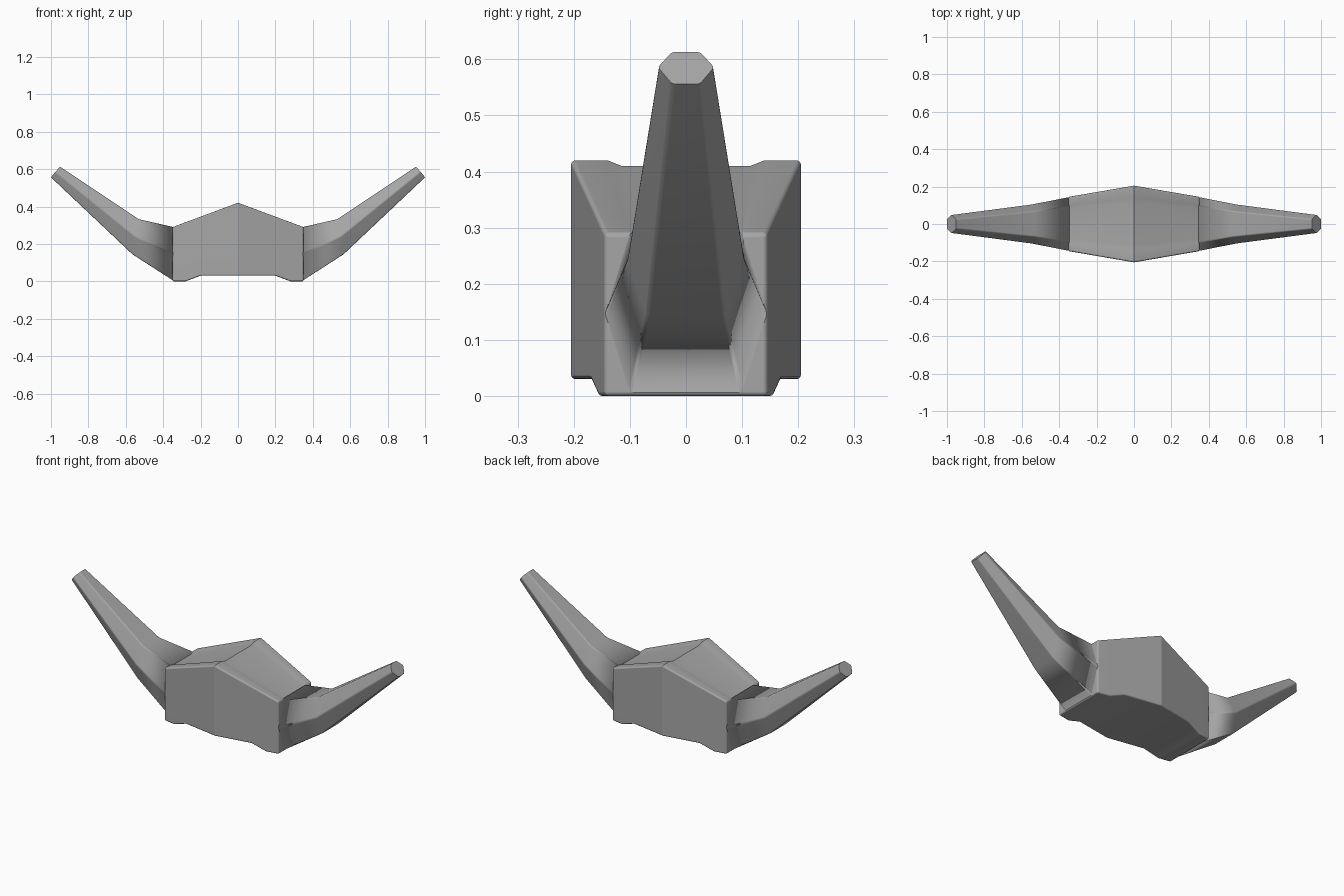
import bpy
import bmesh

cube = bpy.data.objects.get("Cube")
if cube:
    bpy.data.objects.remove(cube, do_unlink=True)

# Single grey material
grey = bpy.data.materials.new("plain grey")
grey.use_nodes = True
colour = (0.38, 0.38, 0.38, 1)
grey.diffuse_color = colour
grey.node_tree.nodes["Principled BSDF"].inputs["Base Color"].default_value = colour


def loft(name, rings, bevel_rule, width, sharp_rule):
    """Skin closed rings of points, soften chosen edges and shade smooth."""
    bm = bmesh.new()
    loops = [[bm.verts.new(p) for p in ring] for ring in rings]
    n = len(loops[0])
    for a, b in zip(loops, loops[1:]):
        for i in range(n):
            j = (i + 1) % n
            bm.faces.new((a[i], a[j], b[j], b[i]))
    bm.faces.new(loops[0])
    bm.faces.new(loops[-1])
    bmesh.ops.recalc_face_normals(bm, faces=bm.faces)
    edges = [e for e in bm.edges if bevel_rule(e)]
    bmesh.ops.bevel(bm, geom=edges, offset=width, offset_type='OFFSET',
                    segments=3, profile=0.5, affect='EDGES', clamp_overlap=True)
    for f in bm.faces:
        f.smooth = True
    for e in bm.edges:
        e.smooth = not sharp_rule(e)
    mesh = bpy.data.meshes.new(name)
    bm.to_mesh(mesh)
    bm.free()
    mesh.materials.append(grey)
    obj = bpy.data.objects.new(name, mesh)
    bpy.context.collection.objects.link(obj)
    mod = obj.modifiers.new("face weighted normals", 'WEIGHTED_NORMAL')
    mod.keep_sharp = True
    return obj


# Central body: peaked block with raised rims and a stepped underside
def body_ring(x, bottom):
    t = abs(x) / 0.35
    half = 0.205 - 0.06 * t
    top = 0.42 - 0.13 * t
    rim = 0.14 - 0.04 * t
    floor = 0.115 - 0.035 * t
    side = [(half, bottom), (half, top), (rim, top), (floor, top - 0.01)]
    outline = side + [(-y, z) for y, z in reversed(side)]
    return [(x, y, z) for y, z in outline]


stations = [(-0.35, 0), (-0.28, 0), (-0.20, 0.03), (0, 0.03),
            (0.20, 0.03), (0.28, 0), (0.35, 0)]
loft("central_body", [body_ring(x, z) for x, z in stations],
     lambda e: e.calc_face_angle(0) > 0.87, 0.008,
     lambda e: all(abs(v.co.x) < 0.001 for v in e.verts))


# Horns: six-sided tapering arms, each ring given as (x, half width, z)
# for its top, middle and bottom corners
horn_sections = [
    [(0.345, 0.100, 0.29), (0.345, 0.145, 0.145), (0.345, 0.100, 0.003)],
    [(0.53, 0.068, 0.332), (0.55, 0.105, 0.24), (0.565, 0.070, 0.145)],
    [(0.951, 0.025, 0.613), (0.976, 0.050, 0.586), (1.0, 0.025, 0.556)],
]


def horn_ring(section, sign):
    right = [(sign * x, y, z) for x, y, z in section]
    return right + [(x, -y, z) for x, y, z in reversed(right)]


def along_horn(e):
    return abs(e.verts[0].co.x - e.verts[1].co.x) > 0.1


def flat_tip(e):
    return any(len(f.verts) > 4 and abs(f.calc_center_median().x) > 0.9
               for f in e.link_faces)


for side, sign in (("left", 1), ("right", -1)):
    loft(side + "_horn", [horn_ring(s, sign) for s in horn_sections],
         along_horn, 0.006, flat_tip)
